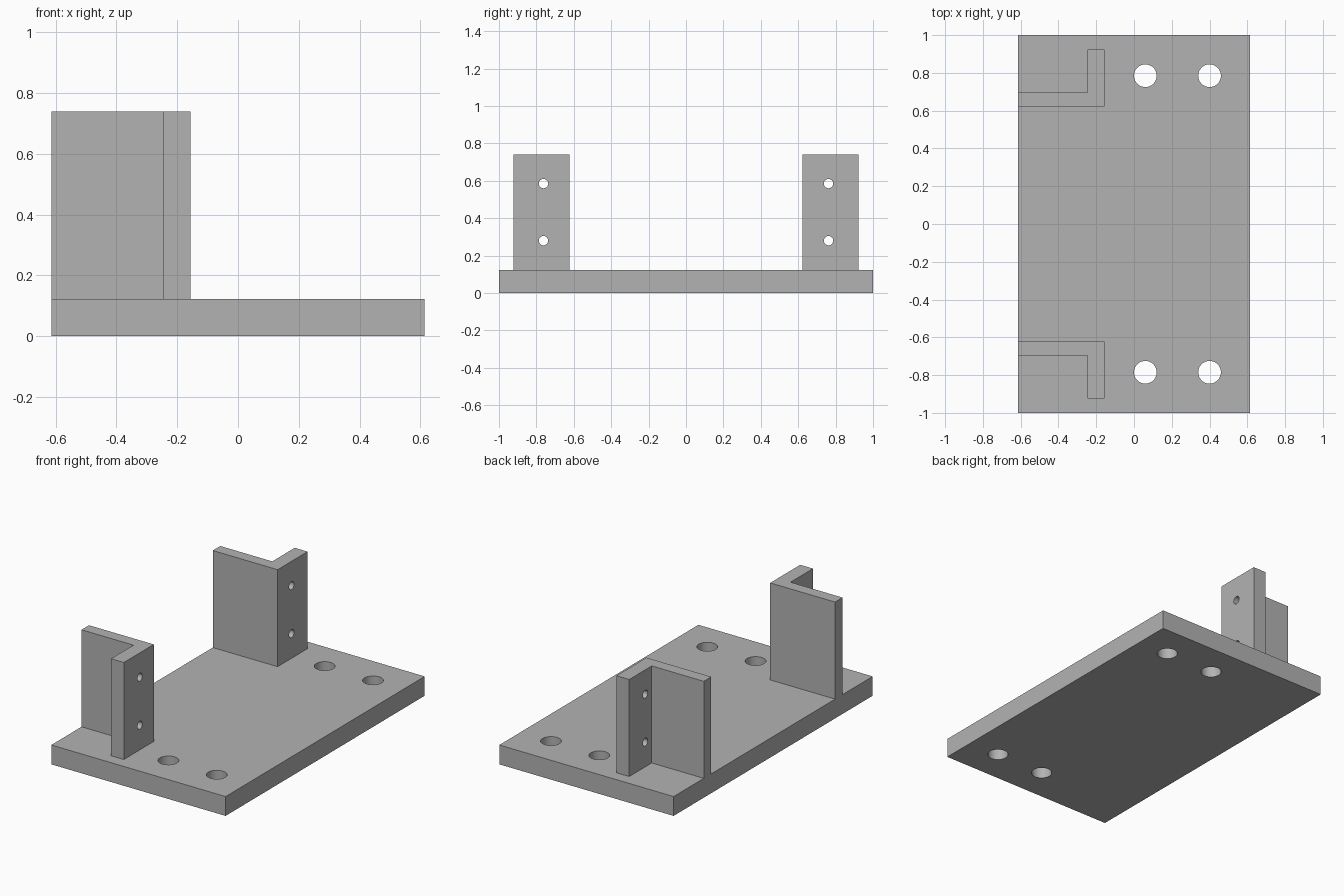
import bpy
import bmesh
from mathutils import Matrix

old = bpy.data.objects.get("Cube")
if old:
    bpy.data.objects.remove(old, do_unlink=True)

HALF_W, BASE_H, TOP = 0.613, 0.123, 0.74

grey = bpy.data.materials.new("plain grey")
grey.use_nodes = True
colour = (0.45, 0.45, 0.45, 1)
grey.diffuse_color = colour
grey.node_tree.nodes["Principled BSDF"].inputs["Base Color"].default_value = colour


def prism(name, outline, z0, z1):
    """Extrude a flat outline from z0 up to z1."""
    bm = bmesh.new()
    face = bm.faces.new([bm.verts.new((x, y, z0)) for x, y in outline])
    grown = bmesh.ops.extrude_face_region(bm, geom=[face])["geom"]
    top = [v for v in grown if isinstance(v, bmesh.types.BMVert)]
    bmesh.ops.translate(bm, vec=(0, 0, z1 - z0), verts=top)
    bmesh.ops.recalc_face_normals(bm, faces=bm.faces)
    mesh = bpy.data.meshes.new(name)
    bm.to_mesh(mesh)
    bm.free()
    mesh.materials.append(grey)
    obj = bpy.data.objects.new(name, mesh)
    bpy.context.collection.objects.link(obj)
    return obj


def drill(obj, centres, radius, axis):
    """Cut round holes through obj along the given axis."""
    turn = Matrix.Rotation(1.5707963, 4, "Y") if axis == "X" else Matrix()
    bm = bmesh.new()
    for c in centres:
        bmesh.ops.create_cone(bm, cap_ends=True, segments=48, radius1=radius,
                              radius2=radius, depth=0.3,
                              matrix=Matrix.Translation(c) @ turn)
    mesh = bpy.data.meshes.new("hole_cutter")
    bm.to_mesh(mesh)
    bm.free()
    mesh.materials.append(grey)
    cutter = bpy.data.objects.new("hole_cutter", mesh)
    cutter.hide_render = True
    bpy.context.collection.objects.link(cutter)
    mod = obj.modifiers.new("holes", "BOOLEAN")
    mod.operation, mod.solver, mod.object = "DIFFERENCE", "EXACT", cutter
    bpy.ops.object.select_all(action="DESELECT")
    bpy.context.view_layer.objects.active = obj
    obj.select_set(True)
    bpy.ops.object.modifier_apply(modifier=mod.name)
    bpy.data.objects.remove(cutter, do_unlink=True)
    bpy.ops.object.shade_smooth_by_angle(angle=0.5)


# Base plate with four mounting holes
base = prism("base_plate", [(-HALF_W, -1), (HALF_W, -1), (HALF_W, 1), (-HALF_W, 1)], 0, BASE_H)
drill(base, [(x, y, BASE_H / 2) for x in (0.06, 0.4) for y in (-0.785, 0.785)], 0.06, "Z")

# Mirrored angle brackets, each with two screw holes through the short flange
bracket = [(-HALF_W, 0.622), (-0.157, 0.622), (-0.157, 0.923),
           (-0.247, 0.923), (-0.247, 0.697), (-HALF_W, 0.697)]
for name, side in (("front_bracket", -1), ("back_bracket", 1)):
    part = prism(name, [(x, y * side) for x, y in bracket], BASE_H, TOP)
    drill(part, [(-0.2, 0.762 * side, z) for z in (0.28, 0.585)], 0.025, "X")
